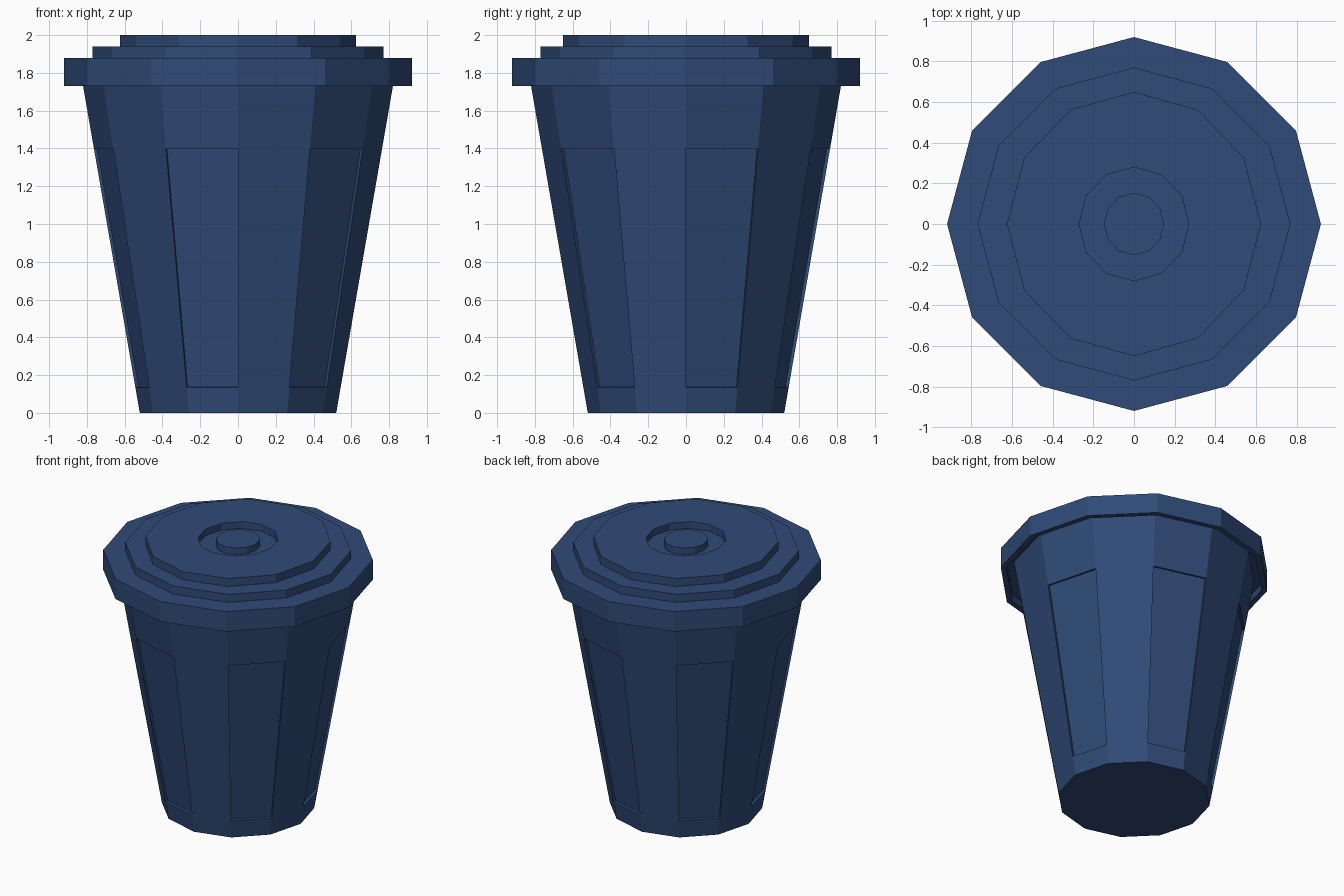
import bpy, bmesh, math

SIDES = 12
STEP = 2 * math.pi / SIDES

cube = bpy.data.objects.get("Cube")
if cube:
    bpy.data.objects.remove(cube, do_unlink=True)

# One navy plastic for the whole bin
navy = bpy.data.materials.new("navy_plastic")
navy.use_nodes = True
colour = (0.029, 0.070, 0.185, 1)
navy.diffuse_color = colour
bsdf = navy.node_tree.nodes["Principled BSDF"]
bsdf.inputs["Base Color"].default_value = colour
bsdf.inputs["Roughness"].default_value = 0.7


def lathe(profile):
    """Turn (radius_x, radius_y, z) rings into a closed twelve-sided solid."""
    bm = bmesh.new()
    rings = [[bm.verts.new((rx * math.cos(i * STEP), ry * math.sin(i * STEP), z))
              for i in range(SIDES)] for rx, ry, z in profile]
    bands = []
    for low, high in zip(rings, rings[1:]):
        bands.append([bm.faces.new((low[i], low[(i + 1) % SIDES],
                                    high[(i + 1) % SIDES], high[i]))
                      for i in range(SIDES)])
    bm.faces.new(rings[0][::-1])
    bm.faces.new(rings[-1])
    bmesh.ops.recalc_face_normals(bm, faces=bm.faces[:])
    return bm, bands


def finish(bm, name):
    mesh = bpy.data.meshes.new(name)
    bm.to_mesh(mesh)
    bm.free()
    mesh.materials.append(navy)
    obj = bpy.data.objects.new(name, mesh)
    bpy.context.collection.objects.link(obj)
    return obj


# Tapered body, with every second side sunk into a panel
def body_ring(z):
    r = 0.52 + 0.1735 * z
    return r, r, z


body, bands = lathe([body_ring(z) for z in (0, 0.135, 1.4, 1.8)])
panels = bmesh.ops.extrude_discrete_faces(body, faces=bands[1][::2])["faces"]
for face in panels:
    face.normal_update()
    bmesh.ops.translate(body, verts=face.verts[:], vec=face.normal * -0.018)
finish(body, "bin_body")

# Stepped lid: hollow lip below, dished grip with a round knob on top
lid, _ = lathe([
    (0.88, 0.88, 1.78), (0.88, 0.88, 1.73),
    (0.92, 0.92, 1.73), (0.92, 0.92, 1.88),
    (0.77, 0.77, 1.88), (0.77, 0.77, 1.94),
    (0.625, 0.65, 1.94), (0.625, 0.65, 2.0),
    (0.27, 0.28, 2.0), (0.27, 0.28, 1.95),
    (0.148, 0.154, 1.95), (0.148, 0.154, 2.0),
])
finish(lid, "bin_lid")
